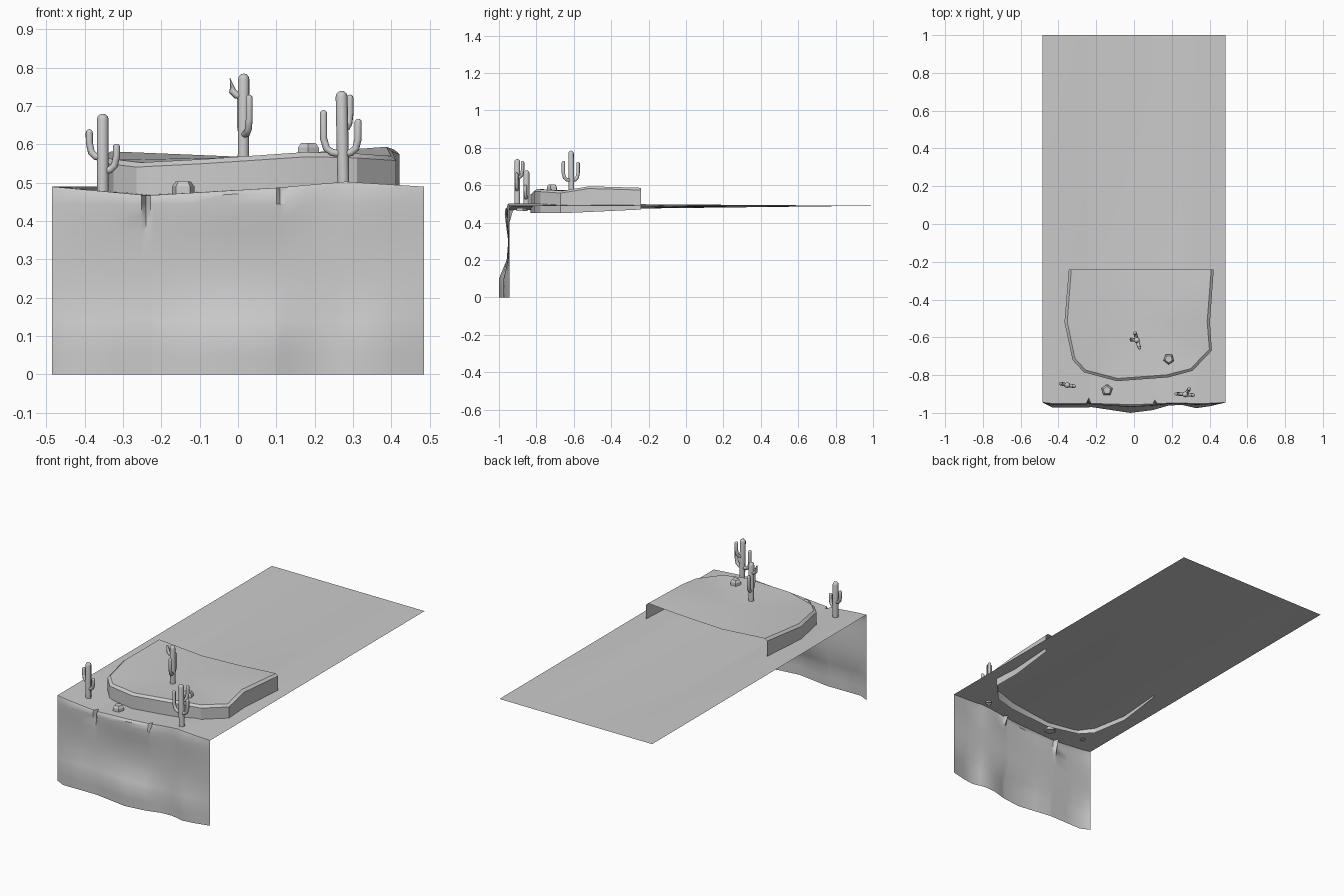
import bpy, math
from mathutils import Vector

if "Cube" in bpy.data.objects:
    bpy.data.objects.remove(bpy.data.objects["Cube"])


def lerp(table, t):
    # piecewise-linear lookup
    if t <= table[0][0]:
        return table[0][1]
    for (a, u), (b, v) in zip(table, table[1:]):
        if t <= b:
            return u + (v - u) * (t - a) / (b - a)
    return table[-1][1]


def add_mesh(name, verts, faces, angle=40):
    me = bpy.data.meshes.new(name)
    me.from_pydata(verts, [], faces)
    me.update()
    ob = bpy.data.objects.new(name, me)
    bpy.context.collection.objects.link(ob)
    bpy.ops.object.select_all(action='DESELECT')
    ob.select_set(True)
    bpy.context.view_layer.objects.active = ob
    if angle:
        bpy.ops.object.shade_smooth_by_angle(angle=math.radians(angle))
    return ob


def grid(name, rows, angle=40):
    n = len(rows[0])
    verts = [p for r in rows for p in r]
    faces = [(j * n + i, j * n + i + 1, (j + 1) * n + i + 1, (j + 1) * n + i)
             for j in range(len(rows) - 1) for i in range(n - 1)]
    return add_mesh(name, verts, faces, angle)


# Plateau and cliff profiles: rim height, bulge across x, bulge up z
rim = [(-.485, .49), (-.235, .467), (.1, .487), (.28, .503), (.485, .49)]
bulge = [(-.485, 0), (-.43, .027), (-.22, .025), (-.02, .055), (.1, .04),
         (.18, .017), (.25, .012), (.33, .03), (.4, .02), (.485, 0)]
lift = [(0, 1), (.1, 1), (.14, .7), (.2, .25), (.3, .1), (.38, .3), (.45, .45), (.5, .35)]

# Cracks as (x, half width, depth, lowest z)
cracks = [(-.24, .012, .03, .37), (.11, .015, .02, .445)]
xs = sorted([p[0] for p in bulge] + [-.33, -.12, .28] +
            [c[0] + k * c[1] for c in cracks for k in (-1, 0, 1)])


def notch(x, z):
    for cx, w, d, low in cracks:
        if abs(x - cx) < 1e-4:
            return d * max(0, min(1, (z - low) / (.46 - low)))
    return 0


def cliff_point(x, z):
    return (x, -.945 - lerp(bulge, x) * lerp(lift, z) + notch(x, z), z)


lip = [(x, -.945 - .2 * lerp(bulge, x) + notch(x, .46), lerp(rim, x)) for x in xs]
levels = [0, .05, .1, .14, .2, .25, .3, .37, .41, .445]
cliff_rows = [[cliff_point(x, z) for x in xs] for z in levels]
cliff_rows.append([cliff_point(x, lerp(rim, x) - .01) for x in xs])
cliff_rows.append(lip)
grid("cliff_wall", cliff_rows)

# Plateau ground, flattening towards the back
ground_rows = []
for f in (0, .35, .7, 1):
    ground_rows.append([(x, y + (1 - y) * f, z + (.49 - z) * f) for x, y, z in lip])
grid("plateau_ground", ground_rows)

# Raised mesa, open at the back: outline points with top height
edge = [(-.345, -.24, .582), (-.368, -.52, .566), (-.325, -.72, .56), (-.265, -.785, .553),
        (-.09, -.832, .562), (.18, -.812, .58), (.31, -.777, .577), (.412, -.67, .57),
        (.402, -.52, .594), (.422, -.24, .586)]
centre = Vector((.03, -.45))


def inner(p, i):
    q = Vector(p[:2]) + (centre - Vector(p[:2])).normalized() * .015
    return (q.x, p[1] if i in (0, len(edge) - 1) else q.y, p[2])


bottom = [(x, y, .45 + .02 * max(0, (y + .66) / .42)) for x, y, z in edge]
upper = [(x, y, z - .012) for x, y, z in edge]
top = [inner(p, i) for i, p in enumerate(edge)]
grid("mesa_wall", [bottom, upper, top], 30)
cap = top + [(.2, -.24, .572), (-.06, -.24, .562), (.03, -.5, .567)]
m = len(cap) - 1
add_mesh("mesa_top", cap, [(i, (i + 1) % m, m) for i in range(m)])


def cactus(name, base, tip, arms):
    cu = bpy.data.curves.new(name, 'CURVE')
    cu.dimensions = '3D'
    cu.bevel_depth = 1
    cu.bevel_resolution = 2

    def stem(points, r):
        # shaft ending in a rounded dome
        end = Vector(points[-1])
        axis = (end - Vector(points[-2])).normalized()
        pts = [(Vector(p), r) for p in points[:-1]]
        pts += [(end - axis * r * k, r * s) for k, s in ((1, 1), (.5, .87), (.13, .5), (0, .02))]
        sp = cu.splines.new('POLY')
        sp.points.add(len(pts) - 1)
        for q, (p, rad) in zip(sp.points, pts):
            q.co = (*p, 1)
            q.radius = rad

    b, t = Vector(base), Vector(tip)
    stem([b, t], .0155)
    for dx, dy, z0, z1 in arms:
        o = b.lerp(t, (z0 - b.z) / (t.z - b.z))
        path = [o + Vector((dx * f, dy * f, h)) for f, h in
                ((0, 0), (.55, .004), (.85, .015), (1, .04))]
        path.append(Vector((o.x + dx, o.y + dy, z1)))
        stem(path, .0095)
    ob = bpy.data.objects.new(name, cu)
    bpy.context.collection.objects.link(ob)
    bpy.ops.object.select_all(action='DESELECT')
    ob.select_set(True)
    bpy.context.view_layer.objects.active = ob
    bpy.ops.object.convert(target='MESH')
    bpy.ops.object.shade_smooth_by_angle(angle=math.radians(50))


# Cacti: arms as (dx, dy, start z, tip z)
cactus("cactus_left", (-.353, -.853, .475), (-.353, -.853, .68),
       [(-.035, .008, .565, .64), (.036, -.006, .53, .602)])
cactus("cactus_middle", (.014, -.612, .562), (.015, -.615, .785),
       [(-.035, .003, .725, .772), (.015, -.043, .625, .73), (-.008, .036, .625, .725)])
cactus("cactus_right", (.275, -.902, .492), (.27, -.902, .74),
       [(-.05, .003, .575, .69), (.04, -.004, .575, .667), (.02, .028, .64, .73)])


def rock(name, x, y, z, r, h, turn):
    verts = []
    for rad, dz in ((r, -.01), (r * .95, h * .6), (r * .65, h)):
        for i in range(5):
            a = turn + i * math.tau / 5
            verts.append((x + rad * math.cos(a), y + rad * math.sin(a), z + dz))
    faces = [(k * 5 + i, k * 5 + (i + 1) % 5, k * 5 + 5 + (i + 1) % 5, k * 5 + 5 + i)
             for k in (0, 1) for i in range(5)]
    add_mesh(name, verts, faces + [tuple(range(10, 15)), (4, 3, 2, 1, 0)], 0)


rock("rock_front", -.143, -.88, .473, .032, .03, .3)
rock("rock_mesa", .184, -.715, .574, .03, .03, .9)
